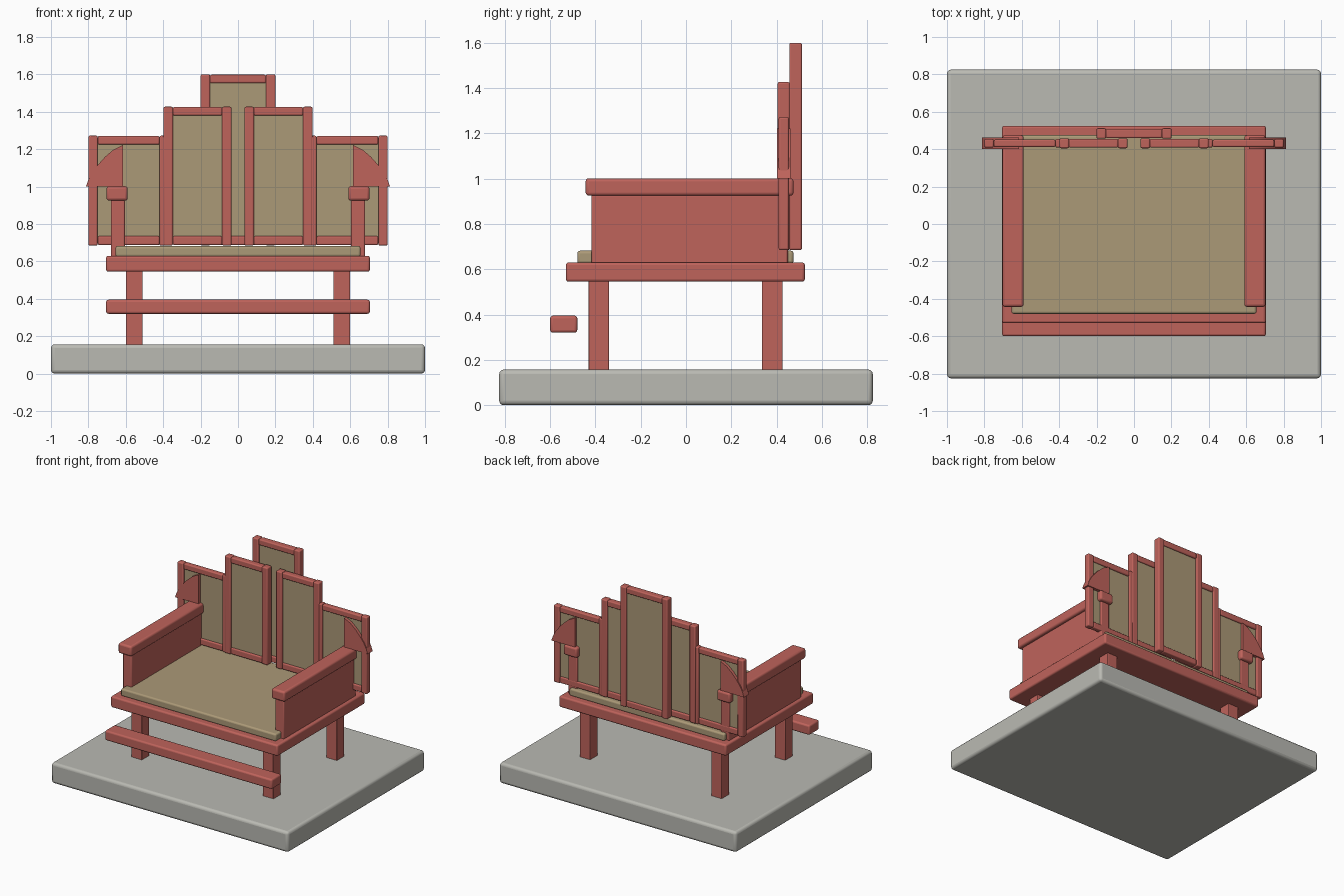
import bpy
import bmesh
import math

cube = bpy.data.objects.get("Cube")
if cube:
    bpy.data.objects.remove(cube, do_unlink=True)


def material(name, rgb):
    m = bpy.data.materials.new(name)
    m.use_nodes = True
    m.diffuse_color = (*rgb, 1)
    m.node_tree.nodes["Principled BSDF"].inputs["Base Color"].default_value = (*rgb, 1)
    return m


RED = material("red painted wood", (0.52, 0.125, 0.105))
TAN = material("tan fabric", (0.41, 0.32, 0.185))
GREY = material("grey stone", (0.49, 0.49, 0.45))


def finish(name, bm, mat, bevel):
    """Turn a bmesh into a shaded object with softened edges."""
    bmesh.ops.recalc_face_normals(bm, faces=bm.faces)
    mesh = bpy.data.meshes.new(name)
    bm.to_mesh(mesh)
    bm.free()
    mesh.materials.append(mat)
    ob = bpy.data.objects.new(name, mesh)
    bpy.context.collection.objects.link(ob)
    if bevel:
        mod = ob.modifiers.new("soft edges", "BEVEL")
        mod.width = bevel
        mod.segments = 3
    bpy.ops.object.select_all(action="DESELECT")
    ob.select_set(True)
    bpy.context.view_layer.objects.active = ob
    bpy.ops.object.shade_smooth_by_angle(angle=math.radians(35))
    return ob


def box(name, x, y, z, mat=RED, bevel=0.008):
    """Box given by its (low, high) extents on each axis."""
    bm = bmesh.new()
    bmesh.ops.create_cube(bm, size=1)
    for v in bm.verts:
        for i, (lo, hi) in enumerate((x, y, z)):
            v.co[i] = (lo + hi) / 2 + v.co[i] * (hi - lo)
    return finish(name, bm, mat, bevel)


def framed_panel(name, x0, x1, y, top, bottom=0.685, w=0.05):
    """Fabric screen with two posts, a top rail and a bottom rail."""
    y0, y1 = y
    box(name + "_post_a", (x0, x0 + w), y, (bottom, top))
    box(name + "_post_b", (x1 - w, x1), y, (bottom, top))
    inner = (x0 + w, x1 - w)
    rail_y = (y0 + 0.003, y1 - 0.003)
    box(name + "_top_rail", inner, rail_y, (top - w + 0.003, top - 0.002))
    box(name + "_bottom_rail", inner, rail_y, (bottom + 0.002, bottom + w))
    box(name + "_fabric", (x0 + w / 2, x1 - w / 2), (y0 + 0.015, y1 - 0.015),
        (bottom + w / 2, top - w / 2), TAN, 0)


def bracket(name, s):
    """Curved ear where the armrest meets the back."""
    outline = [(0.615, 1.0), (0.615, 1.222), (0.665, 1.198), (0.71, 1.16),
               (0.75, 1.115), (0.78, 1.075), (0.80, 1.037), (0.813, 1.0)]
    bm = bmesh.new()
    face = bm.faces.new([bm.verts.new((s * x, 0.402, z)) for x, z in outline])
    ext = bmesh.ops.extrude_face_region(bm, geom=[face])["geom"]
    bmesh.ops.translate(bm, vec=(0, 0.06, 0),
                        verts=[g for g in ext if isinstance(g, bmesh.types.BMVert)])
    finish(name, bm, RED, 0)


def span(s, a, b):
    return tuple(sorted((s * a, s * b)))


# Plinth, seat and footrest
box("plinth", (-1, 1), (-0.825, 0.825), (0, 0.157), GREY, 0.02)
box("seat_frame", (-0.705, 0.705), (-0.53, 0.525), (0.545, 0.63), RED, 0.012)
box("seat_cushion", (-0.655, 0.655), (-0.48, 0.475), (0.625, 0.682), TAN, 0.012)
box("footrest", (-0.705, 0.705), (-0.6, -0.48), (0.32, 0.395), RED, 0.012)

# Mirrored parts
for side, s in (("left", 1), ("right", -1)):
    for end, y in (("front", (-0.43, -0.34)), ("back", (0.335, 0.427))):
        box(f"{side}_{end}_leg", span(s, 0.51, 0.6), y, (0.15, 0.55), RED, 0.005)
    box(side + "_arm_panel", span(s, 0.605, 0.68), (-0.418, 0.45), (0.625, 0.93))
    box(side + "_armrest", span(s, 0.59, 0.703), (-0.443, 0.475), (0.925, 1.002), RED, 0.014)
    bracket(side + "_bracket", s)
    framed_panel(side + "_outer_back", *span(s, 0.37, 0.8), (0.409, 0.454), 1.272)
    framed_panel(side + "_inner_back", *span(s, 0.035, 0.398), (0.405, 0.458), 1.427)

# Tall centre panel behind the others
framed_panel("centre_back", -0.2, 0.2, (0.456, 0.512), 1.6)
